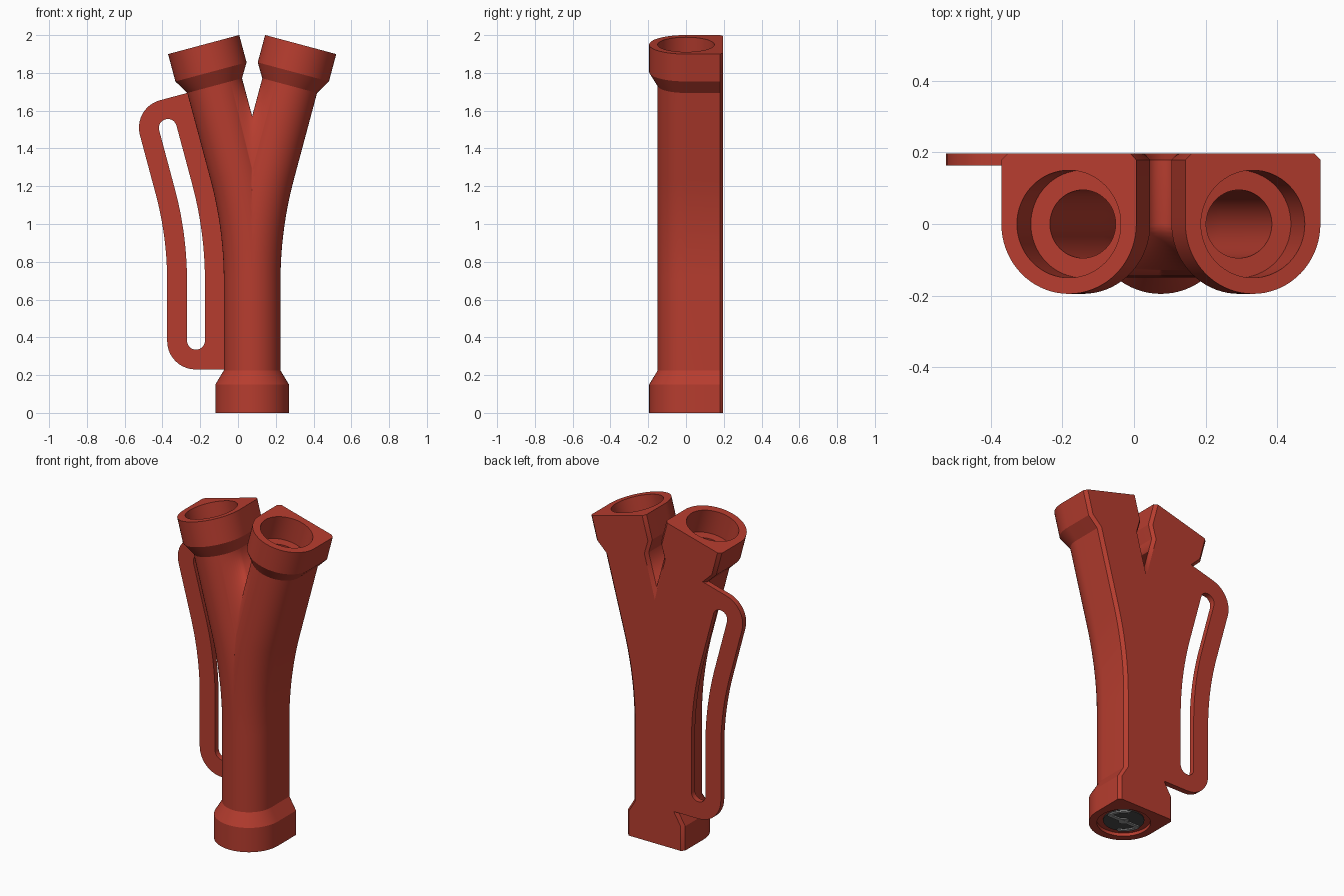
import bpy, bmesh, math
from mathutils import Vector

if "Cube" in bpy.data.objects:
    bpy.data.objects.remove(bpy.data.objects["Cube"])

CX = 0.075                       # x of the symmetry axis
Z0, R, TILT = 0.697, 2.236, math.radians(15)
ARC, STRAIGHT = R * TILT, 0.698
S = Z0 + ARC + STRAIGHT          # full length of a branch
BACK, CH = 0.197, 0.018          # flat back plane, corner chamfer


def material(name, rgb):
    m = bpy.data.materials.new(name)
    m.diffuse_color = (*rgb, 1)
    m.use_nodes = True
    m.node_tree.nodes["Principled BSDF"].inputs["Base Color"].default_value = m.diffuse_color
    return m


RED = material("brick red", (0.47, 0.046, 0.028))
DARK = material("dark grey", (0.07, 0.07, 0.07))
GREY = material("light grey", (0.32, 0.32, 0.32))


def along(u, y, s):
    """Point at side offset u, depth y and distance s along the left branch."""
    a = min(max((s - Z0) / R, 0), TILT)
    t = max(s - Z0 - ARC, 0)
    x = -R * (1 - math.cos(a)) - t * math.sin(a)
    z = min(s, Z0) + R * math.sin(a) + t * math.cos(a)
    return Vector((x + u * math.cos(a), y, z + u * math.sin(a)))


def finish(name, bm, mat, angle=30):
    bmesh.ops.recalc_face_normals(bm, faces=bm.faces)
    me = bpy.data.meshes.new(name)
    bm.to_mesh(me)
    bm.free()
    ob = bpy.data.objects.new(name, me)
    bpy.context.collection.objects.link(ob)
    me.materials.append(mat)
    ob.location.x = CX
    bpy.ops.object.select_all(action='DESELECT')
    ob.select_set(True)
    bpy.context.view_layer.objects.active = ob
    bpy.ops.object.shade_smooth_by_angle(angle=math.radians(angle))
    return ob


def u_section(r):
    """Round front, square back with chamfered corners."""
    pts = [(r * math.cos(math.pi * i / 36), -r * math.sin(math.pi * i / 36)) for i in range(37)]
    return pts + [(-r, BACK - CH), (-r + CH, BACK), (r - CH, BACK), (r, BACK - CH)]


def circle(r, n=64):
    return [(r * math.cos(2 * math.pi * i / n), r * math.sin(2 * math.pi * i / n)) for i in range(n)]


def sweep(bm, section, stations):
    rings = [[bm.verts.new(along(u, y, s)) for u, y in section(r)] for s, r in stations]
    for a, b in zip(rings, rings[1:]):
        for i in range(len(a)):
            j = (i + 1) % len(a)
            bm.faces.new((a[i], a[j], b[j], b[i]))
    return rings[0], rings[-1]


def loop_edges(bm, ring):
    out = []
    for a, b in zip(ring, ring[1:] + ring[:1]):
        out.append(bm.edges.get((a, b)) or bm.edges.new((a, b)))
    return out


# Forked body: one hollow branch, cut at the middle and mirrored
bm = bmesh.new()
bend = [Z0 + ARC * i / 16 for i in range(17)]
outer = [(0, .195), (.15, .195), (.225, .15)] + [(s, .15) for s in bend] + \
        [(S - .225, .15), (S - .15, .195), (S, .195)]
inner = [(0, .15), (.02, .15), (.02, .095)] + [(s, .095) for s in bend] + \
        [(S - .15, .095), (S - .15, .15), (S, .15)]
o0, o1 = sweep(bm, u_section, outer)
i0, i1 = sweep(bm, circle, inner)
for a, b in ((o0, i0), (o1, i1)):
    bmesh.ops.triangle_fill(bm, use_beauty=True, edges=loop_edges(bm, a) + loop_edges(bm, b))
bmesh.ops.recalc_face_normals(bm, faces=bm.faces)
bmesh.ops.bisect_plane(bm, geom=bm.verts[:] + bm.edges[:] + bm.faces[:], dist=1e-5,
                       plane_co=(0, 0, 0), plane_no=(1, 0, 0), clear_outer=True)
body = finish("forked_body", bm, RED)
mirror = body.modifiers.new("mirror", 'MIRROR')
mirror.use_clip = True


# Side handle: flat plate with a long slot, following the bend
def rounded(u0, u1, s0, s1, rl, rr):
    """Rounded rectangle in branch coordinates, rl / rr = left / right corner radius."""
    def corner(u, s, r, start):
        if r == 0:
            return [(u, s)]
        return [(u + r * math.cos(math.radians(start + 90 * i / 10)),
                 s + r * math.sin(math.radians(start + 90 * i / 10))) for i in range(11)]
    n = 30
    lo, hi = s0 + max(rl, rr), s1 - max(rl, rr)
    mids = [lo + (hi - lo) * i / n for i in range(1, n)]
    pts = corner(u0 + rl, s0 + rl, rl, 180) + corner(u1 - rr, s0 + rr, rr, 270)
    pts += [(u1, s) for s in mids]
    pts += corner(u1 - rr, s1 - rr, rr, 0) + corner(u0 + rl, s1 - rl, rl, 90)
    pts += [(u0, s) for s in reversed(mids)]
    return pts


bm = bmesh.new()
edges = []
for pts in (rounded(-.45, -.11, .23, S - .225, .15, 0),
            rounded(-.345, -.25, .335, S - .33, .047, .047)):
    edges += loop_edges(bm, [bm.verts.new(along(u, BACK, s)) for u, s in pts])
bmesh.ops.triangle_fill(bm, use_beauty=True, edges=edges)
new = bmesh.ops.extrude_face_region(bm, geom=bm.faces[:])["geom"]
bmesh.ops.translate(bm, vec=(0, -.034, 0), verts=[v for v in new if isinstance(v, bmesh.types.BMVert)])
finish("side_handle", bm, RED)


# Grey insert in the foot, with raised cross bar and hooked ends
def disc(name, r, z0, z1, mat):
    bm = bmesh.new()
    bmesh.ops.create_cone(bm, cap_ends=True, segments=48, radius1=r, radius2=r, depth=z1 - z0)
    bmesh.ops.translate(bm, vec=(0, 0, (z0 + z1) / 2), verts=bm.verts)
    return finish(name, bm, mat)


disc("foot_insert", .115, .014, .05, DARK)
disc("insert_hub", .03, .008, .016, GREY)
bm = bmesh.new()
bmesh.ops.create_cube(bm, size=1)
for v in bm.verts:
    v.co = Vector((v.co.x * .21, v.co.y * .022, v.co.z * .008 + .011))
finish("insert_bar", bm, GREY)
for side, start in (("left", 180), ("right", 0)):
    bm = bmesh.new()
    rings = []
    for i in range(9):
        a = math.radians(start + 70 * i / 8)
        rings.append([bm.verts.new((r * math.cos(a), r * math.sin(a), z))
                      for r, z in ((.092, .007), (.112, .007), (.112, .015), (.092, .015))])
    for a, b in zip(rings, rings[1:]):
        for k in range(4):
            bm.faces.new((a[k], a[(k + 1) % 4], b[(k + 1) % 4], b[k]))
    bm.faces.new(rings[0])
    bm.faces.new(rings[-1])
    finish("insert_hook_" + side, bm, GREY)
